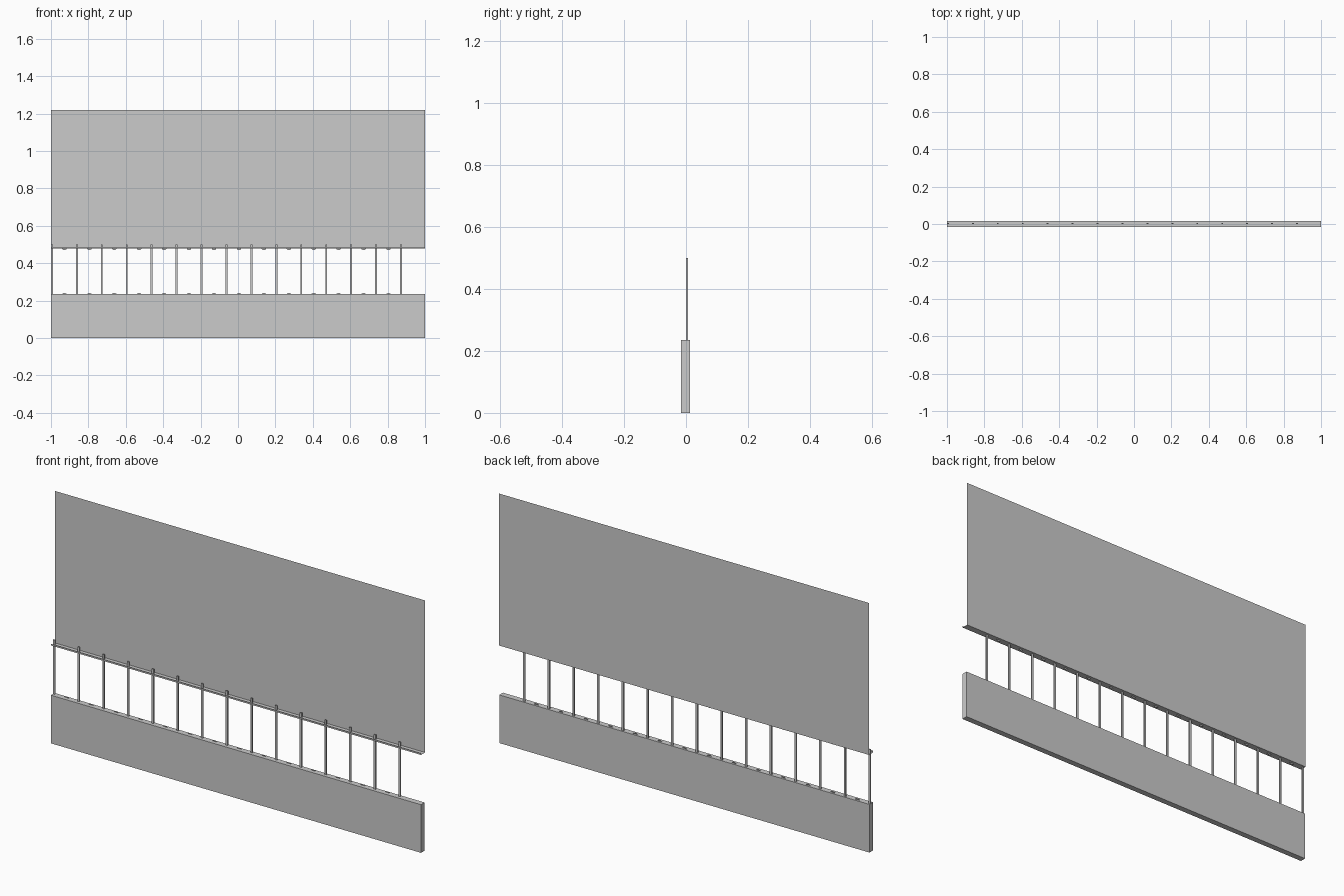
import bpy, bmesh, math

if "Cube" in bpy.data.objects:
    bpy.data.objects.remove(bpy.data.objects["Cube"])

def make(name, build):
    bm = bmesh.new()
    build(bm)
    me = bpy.data.meshes.new(name)
    bm.to_mesh(me)
    bm.free()
    ob = bpy.data.objects.new(name, me)
    bpy.context.collection.objects.link(ob)
    return ob

def box(name, x0, x1, y0, y1, z0, z1):
    def build(bm):
        bmesh.ops.create_cube(bm, size=1)
        for v in bm.verts:
            v.co = ((x0 + x1) / 2 + v.co.x * (x1 - x0),
                    (y0 + y1) / 2 + v.co.y * (y1 - y0),
                    (z0 + z1) / 2 + v.co.z * (z1 - z0))
    return make(name, build)

def repeat(ob, count, step):
    m = ob.modifiers.new("repeat", 'ARRAY')
    m.count = count
    m.use_relative_offset = False
    m.use_constant_offset = True
    m.constant_offset_displace = (step, 0, 0)

def strip(name, profile):
    # sheet swept along x from a (y, z) profile
    def build(bm):
        rows = [[bm.verts.new((x, y, z)) for y, z in profile] for x in (-1, 1)]
        for i in range(len(profile) - 1):
            bm.faces.new((rows[0][i], rows[1][i], rows[1][i + 1], rows[0][i + 1]))
    return make(name, build)

def half_disc(name, x, y, z, rx, rz):
    def build(bm):
        bm.faces.new([bm.verts.new((x + rx * math.cos(a), y, z + rz * math.sin(a)))
                      for a in (math.pi * i / 6 for i in range(7))])
    return make(name, build)

STEP, POSTS = 2 / 15, 15

# solid low wall
box("low_wall", -1, 1, -0.016, 0.0125, 0, 0.235)

# thin upper sheet, with ledge and small front lip
strip("upper_panel", [(0.016, 1.22), (0.016, 0.478), (-0.016, 0.478), (-0.016, 0.486)])

# row of square bars
bar = box("window_bar", -1, -0.99, 0.0, 0.006, 0.23, 0.50)
repeat(bar, POSTS, STEP)

# small scallops between the bars, above the wall and under the ledge
for name, z, rz in (("lower_scallop", 0.235, 0.005), ("upper_scallop", 0.478, -0.008)):
    s = half_disc(name, -0.995 + STEP / 2, 0.003, z, 0.012, rz)
    repeat(s, POSTS - 1, STEP)
